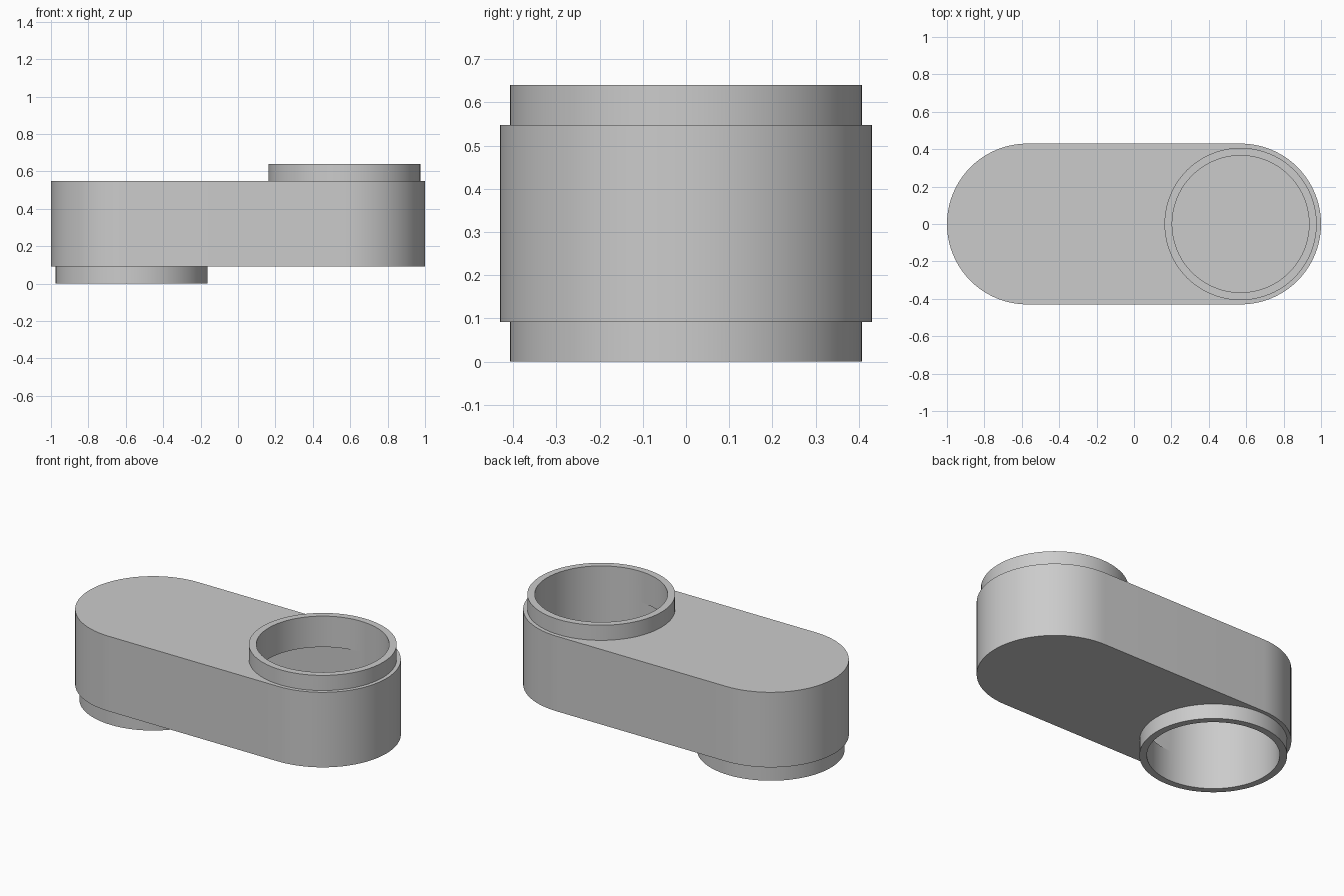
import bpy
import bmesh
from math import cos, sin, pi, radians

cube = bpy.data.objects.get("Cube")
if cube:
    bpy.data.objects.remove(cube, do_unlink=True)

HEIGHT = 0.64                      # overall height
TOP, CEILING = 0.548, 0.452        # outer and inner faces of the upper plate
CENTRE = 0.57                      # offset of each rounded end
R_BODY, R_COLLAR, R_BORE = 0.43, 0.407, 0.366
STEPS = 40                         # segments in a half circle

bm = bmesh.new()
cache = {}


def arc(cx, r, z, start):
    """Half circle, anticlockwise from the start angle."""
    angles = [start + pi * i / STEPS for i in range(STEPS + 1)]
    return [(cx + r * cos(a), r * sin(a), z) for a in angles]


def near(r, z):
    return arc(CENTRE, r, z, -pi / 2)


def far(r, z):
    return arc(CENTRE, r, z, pi / 2)


def stadium(r, z):
    loop = near(r, z) + arc(-CENTRE, r, z, pi / 2)
    return loop + loop[:1]


def face(points, flip=False):
    """Face on shared vertices; flip turns it half a turn about the y axis."""
    verts = []
    for x, y, z in points:
        if flip:
            x, z = -x, HEIGHT - z
        key = (round(x, 5), round(y, 5), round(z, 5))
        if key not in cache:
            cache[key] = bm.verts.new(key)
        verts.append(cache[key])
    bm.faces.new(list(dict.fromkeys(verts)))


def strip(a, b, flip=False):
    for i in range(len(a) - 1):
        face([a[i], a[i + 1], b[i + 1], b[i]], flip)


def plate(r, hole, z, flip):
    """Rounded plate, from the closed end up to the round opening."""
    end = near(r, z)
    face(arc(-CENTRE, r, z, pi / 2) + end[:1] + far(hole, z)[::-1] + end[-1:], flip)


# Outer and inner walls of the hollow body
strip(stadium(R_BODY, HEIGHT - TOP), stadium(R_BODY, TOP))
strip(stadium(R_BORE, HEIGHT - CEILING), stadium(R_BORE, CEILING))

# Upper and lower plates, each with its open collar
for flip in (False, True):
    plate(R_BODY, R_COLLAR, TOP, flip)
    strip(near(R_BODY, TOP), near(R_COLLAR, TOP), flip)
    plate(R_BORE, R_BORE, CEILING, flip)
    for half in (near, far):
        profile = [(R_COLLAR, TOP), (R_COLLAR, HEIGHT), (R_BORE, HEIGHT), (R_BORE, CEILING)]
        for p, q in zip(profile, profile[1:]):
            strip(half(*p), half(*q), flip)

bmesh.ops.recalc_face_normals(bm, faces=bm.faces[:])
mesh = bpy.data.meshes.new("duct_body")
bm.to_mesh(mesh)
bm.free()

# Plain grey finish
grey = bpy.data.materials.new("light_grey")
grey.use_nodes = True
colour = (0.6, 0.6, 0.6, 1)
grey.diffuse_color = colour
for node in grey.node_tree.nodes:
    if node.type == 'BSDF_PRINCIPLED':
        node.inputs["Base Color"].default_value = colour
mesh.materials.append(grey)

body = bpy.data.objects.new("duct_body", mesh)
bpy.context.collection.objects.link(body)
bpy.ops.object.select_all(action='DESELECT')
body.select_set(True)
bpy.context.view_layer.objects.active = body
bpy.ops.object.shade_smooth_by_angle(angle=radians(30))
